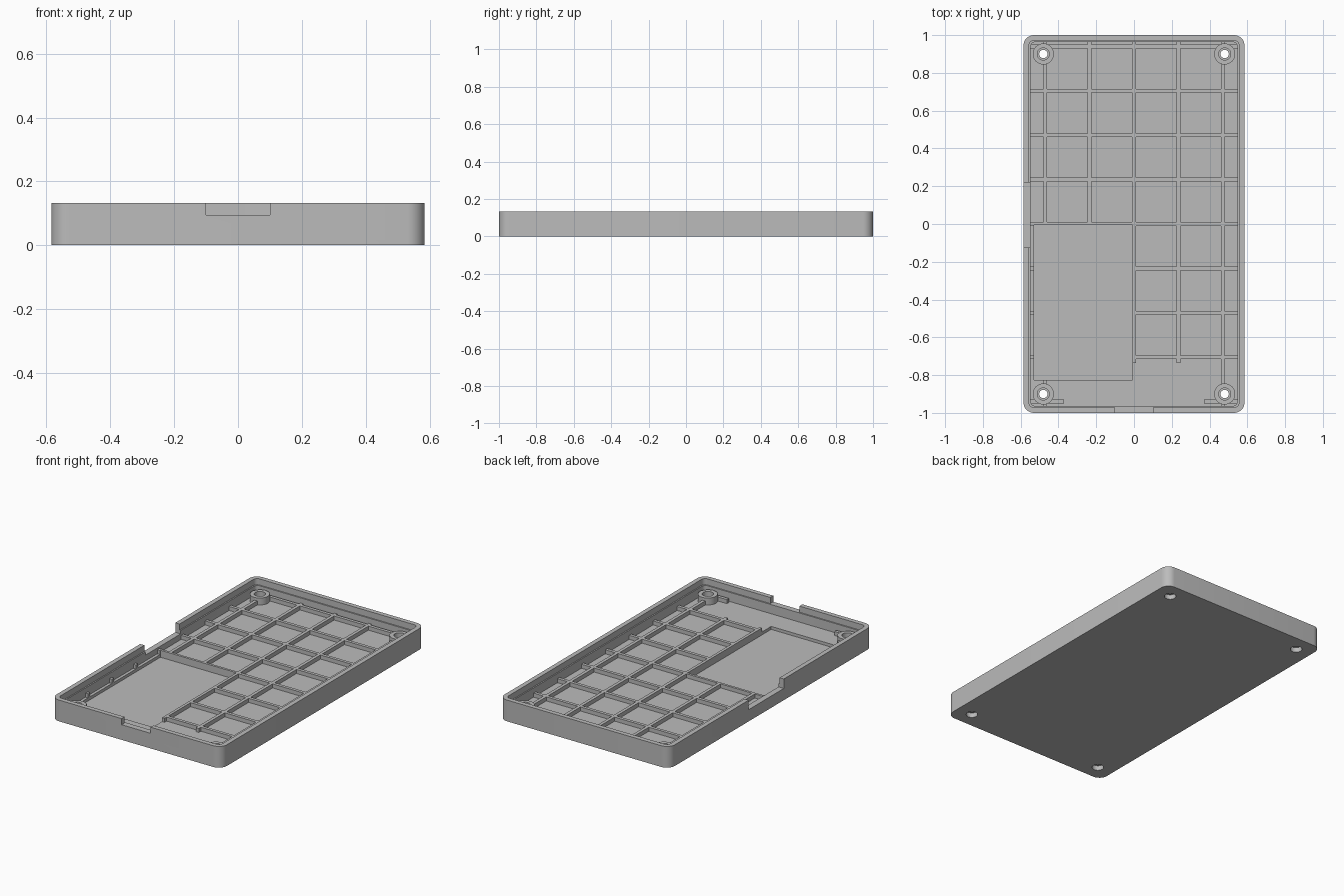
import bpy, bmesh, math
from mathutils import Matrix, Vector

if "Cube" in bpy.data.objects:
    bpy.data.objects.remove(bpy.data.objects["Cube"], do_unlink=True)

grey = bpy.data.materials.new("plain_grey")
grey.use_nodes = True
COLOUR = (0.5, 0.5, 0.5, 1)
grey.diffuse_color = COLOUR
grey.node_tree.nodes["Principled BSDF"].inputs["Base Color"].default_value = COLOUR

HEIGHT, FLOOR, RIB_TOP, POST_TOP = 0.132, 0.037, 0.062, 0.08
HALF_X, HALF_Y = 0.585, 1.0
POST_X, POST_Y = 0.48, 0.9
RIB, PITCH = 0.02, 0.235
CORNERS = [(sx * POST_X, sy * POST_Y) for sx in (-1, 1) for sy in (-1, 1)]


def make(name, bm):
    bmesh.ops.recalc_face_normals(bm, faces=bm.faces)
    mesh = bpy.data.meshes.new(name)
    bm.to_mesh(mesh)
    bm.free()
    mesh.materials.append(grey)
    obj = bpy.data.objects.new(name, mesh)
    bpy.context.collection.objects.link(obj)
    return obj


def add_box(bm, x, y, z, radius=0):
    """Box from ranges, with optional rounded upright edges."""
    spans = (x, y, z)
    size = [b - a for a, b in spans]
    mid = Vector([(a + b) / 2 for a, b in spans])
    verts = bmesh.ops.create_cube(
        bm, size=1, matrix=Matrix.Translation(mid) @ Matrix.Diagonal((*size, 1)))["verts"]
    if radius:
        upright = {e for v in verts for e in v.link_edges
                   if abs(e.verts[0].co.z - e.verts[1].co.z) > 0.001}
        bmesh.ops.bevel(bm, geom=list(upright), offset=radius, segments=8,
                        profile=0.5, affect='EDGES')


def box(name, x, y, z, radius=0):
    bm = bmesh.new()
    add_box(bm, x, y, z, radius)
    return make(name, bm)


def cylinders(name, radius, z0, z1):
    bm = bmesh.new()
    for x, y in CORNERS:
        bmesh.ops.create_cone(bm, cap_ends=True, segments=32, radius1=radius, radius2=radius,
                              depth=z1 - z0, matrix=Matrix.Translation((x, y, (z0 + z1) / 2)))
    return make(name, bm)


def cut(obj, cutter):
    mod = obj.modifiers.new("cut", 'BOOLEAN')
    mod.operation, mod.solver, mod.object = 'DIFFERENCE', 'EXACT', cutter
    bpy.context.view_layer.objects.active = obj
    bpy.ops.object.modifier_apply(modifier=mod.name)
    bpy.data.objects.remove(cutter, do_unlink=True)


def smooth(obj):
    bpy.ops.object.select_all(action='DESELECT')
    obj.select_set(True)
    bpy.context.view_layer.objects.active = obj
    bpy.ops.object.shade_smooth_by_angle(angle=math.radians(30))


def pocket_cutter():
    return box("pocket_cutter", (-0.53, -0.008), (-0.825, -0.005), (0.0185, 0.3))


# Tray with cavity, stepped lip, pocket, wall notches and screw holes
tray = box("tray", (-HALF_X, HALF_X), (-HALF_Y, HALF_Y), (0, HEIGHT), 0.055)
for wall, z in ((0.037, FLOOR), (0.029, 0.094)):
    cut(tray, box("cavity", (wall - HALF_X, HALF_X - wall),
                  (wall - HALF_Y, HALF_Y - wall), (z, 0.3), 0.025))
cut(tray, pocket_cutter())
cut(tray, box("front_notch", (-0.1, 0.1), (-1.1, -0.95), (0.094, 0.3)))
cut(tray, box("side_notch", (-0.7, -0.54), (-0.125, 0.22), (0.073, 0.3)))
cut(tray, cylinders("screw_holes", 0.034, -0.1, 0.2))
smooth(tray)

# Rib lattice: a slab with the open cells removed
ribs = box("floor_ribs", (-0.551, 0.551), (-0.966, 0.966), (FLOOR - 0.004, RIB_TOP))
x_lines = [-0.6] + [i * PITCH for i in range(-2, 3)] + [0.6]
y_lines = [-1.05] + [i * PITCH for i in range(-4, 5)] + [1.05]
cells = bmesh.new()
for xa, xb in zip(x_lines, x_lines[1:]):
    for ya, yb in zip(y_lines, y_lines[1:]):
        add_box(cells, (xa + RIB / 2, xb - RIB / 2), (ya + RIB / 2, yb - RIB / 2), (-0.1, 0.2))
cut(ribs, make("rib_cells", cells))
cut(ribs, pocket_cutter())
cut(ribs, box("front_relief", (-0.37, 0.37), (-1.1, -0.735), (-0.1, 0.2)))
cut(ribs, cylinders("post_clearance", 0.045, -0.1, 0.2))

# Screw posts turned from a stepped section
SECTION = [(0.034, 0.03), (0.022, 0.03), (0.022, 0.05), (0.032, 0.05),
           (0.032, POST_TOP), (0.056, POST_TOP), (0.056, 0.03)]
for x, y in CORNERS:
    bm = bmesh.new()
    ring = [bm.verts.new((r, 0, z)) for r, z in SECTION]
    edges = [bm.edges.new((ring[i - 1], ring[i])) for i in range(len(ring))]
    bmesh.ops.spin(bm, geom=ring + edges, cent=(0, 0, 0), axis=(0, 0, 1),
                   angle=math.tau, steps=32)
    bmesh.ops.remove_doubles(bm, verts=bm.verts, dist=0.0001)
    side = ("front" if y < 0 else "back") + ("_right" if x < 0 else "_left")
    post = make(side + "_screw_post", bm)
    post.location = (x, y, 0)
    smooth(post)
